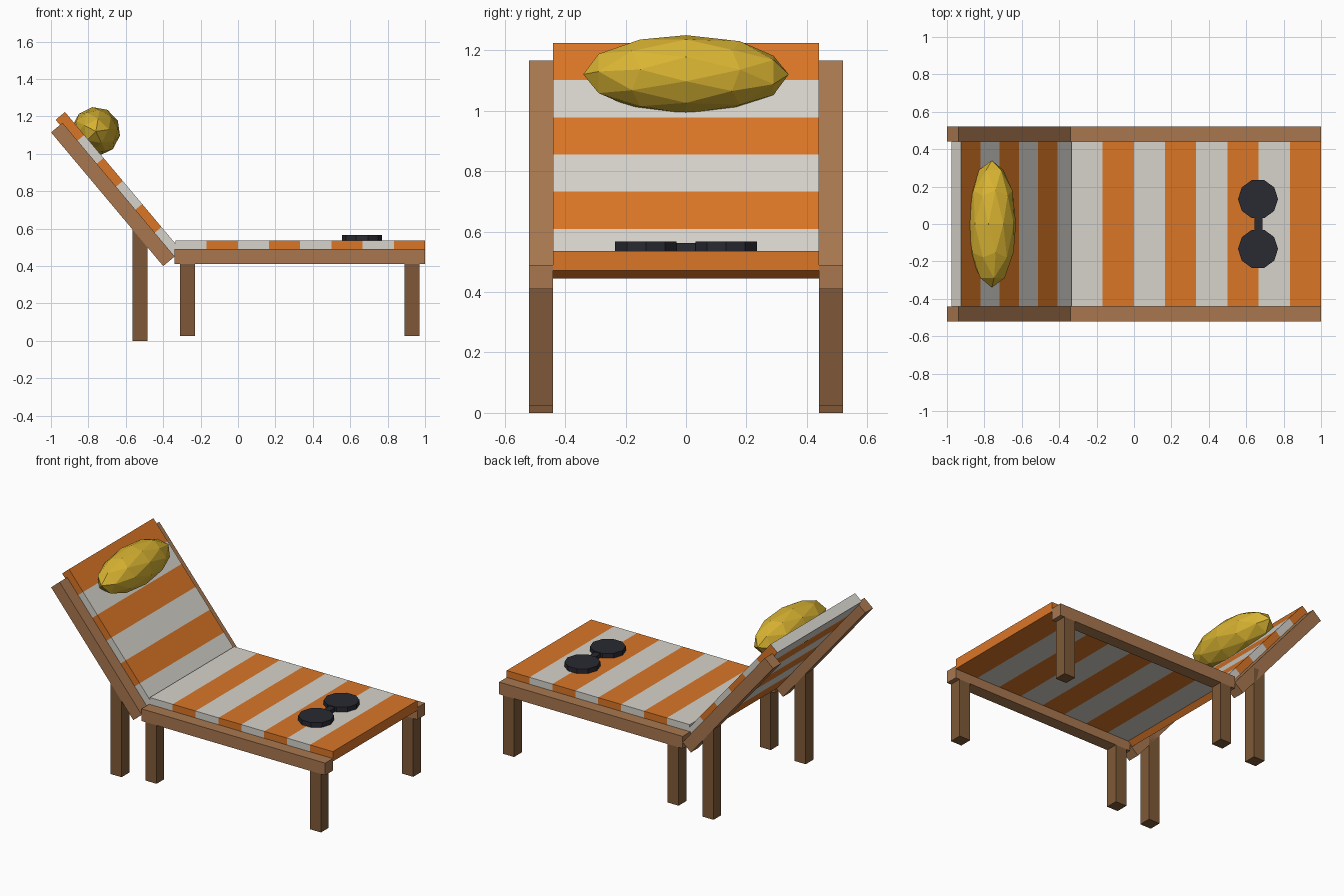
import bpy, bmesh
from math import radians
from mathutils import Matrix, Vector

old = bpy.data.objects.get("Cube")
if old:
    bpy.data.objects.remove(old, do_unlink=True)

TILT = radians(50)


def srgb(r, g, b):
    def lin(c):
        c /= 255
        return c / 12.92 if c < 0.04 else ((c + 0.055) / 1.055) ** 2.4
    return (lin(r), lin(g), lin(b), 1.0)


def material(name, color):
    m = bpy.data.materials.new(name)
    m.use_nodes = True
    m.diffuse_color = color
    m.node_tree.nodes["Principled BSDF"].inputs["Base Color"].default_value = color
    return m


rail_wood = material("rail_wood", srgb(168, 119, 79))
leg_wood = material("leg_wood", srgb(127, 89, 56))
white_cloth = material("white_cloth", srgb(214, 211, 203))
orange_cloth = material("orange_cloth", srgb(218, 118, 39))
yellow_cloth = material("yellow_cloth", srgb(217, 180, 50))
dark_plastic = material("dark_plastic", srgb(41, 41, 50))


def finish(name, bm, mats, loc, tilt=0.0):
    mesh = bpy.data.meshes.new(name)
    bm.to_mesh(mesh)
    bm.free()
    for m in mats:
        mesh.materials.append(m)
    ob = bpy.data.objects.new(name, mesh)
    ob.location = loc
    ob.rotation_euler.y = tilt
    bpy.context.collection.objects.link(ob)
    return ob


def box_mesh(size):
    bm = bmesh.new()
    bmesh.ops.create_cube(bm, size=1)
    bmesh.ops.scale(bm, vec=size, verts=bm.verts)
    return bm


def box(name, size, loc, mat, tilt=0.0):
    return finish(name, box_mesh(size), [mat], loc, tilt)


def cushion(name, size, loc, stripes, first, tilt=0.0):
    """Striped slab; underside and ends always run from white to orange."""
    bm = box_mesh(size)
    step = size[0] / stripes
    for i in range(1, stripes):
        bmesh.ops.bisect_plane(bm, geom=bm.verts[:] + bm.edges[:] + bm.faces[:],
                               plane_co=(i * step - size[0] / 2, 0, 0),
                               plane_no=(1, 0, 0))
    bm.normal_update()
    for f in bm.faces:
        if abs(f.normal.x) > 0.5:
            f.material_index = int(f.normal.x > 0)
        else:
            i = int((f.calc_center_median().x + size[0] / 2) / step)
            start = 0 if f.normal.z < -0.5 else first
            f.material_index = (i + start) % 2
    return finish(name, bm, [white_cloth, orange_cloth], loc, tilt)


# Wooden frame, one set on each side
for side, s in (("left", 1), ("right", -1)):
    y = 0.48 * s
    box(f"seat_rail_{side}", (1.34, 0.08, 0.08), (0.33, y, 0.45), rail_wood)
    box(f"back_rail_{side}", (0.933, 0.08, 0.08), (-0.669, y, 0.783), rail_wood, TILT)
    for label, x, low, high in (("foot", 0.93, 0.025, 0.41),
                                ("seat", -0.27, 0.025, 0.41),
                                ("back", -0.525, 0.0, 0.605)):
        box(f"{label}_leg_{side}", (0.08, 0.08, high - low),
            (x, y, (low + high) / 2), leg_wood)

# Striped cushions
cushion("seat_cushion", (1.335, 0.88, 0.065), (0.3325, 0, 0.503), 8, 0)
cushion("back_cushion", (0.963, 0.88, 0.065), (-0.6405, 0, 0.834), 6, 1, TILT)

# Faceted pillow
bm = bmesh.new()
bmesh.ops.create_icosphere(bm, subdivisions=2, radius=1)
bmesh.ops.rotate(bm, verts=bm.verts, cent=Vector(), matrix=Matrix.Rotation(radians(90), 3, "X"))
bmesh.ops.scale(bm, vec=(0.131, 0.34, 0.131), verts=bm.verts)
finish("pillow", bm, [yellow_cloth], (-0.76, 0, 1.12), radians(-8))

# Sunglasses lying on the seat
for side, s in (("left", 1), ("right", -1)):
    bm = bmesh.new()
    bmesh.ops.create_cone(bm, cap_ends=True, segments=10, radius1=0.107,
                          radius2=0.107, depth=0.034)
    bmesh.ops.rotate(bm, verts=bm.verts, cent=Vector(), matrix=Matrix.Rotation(radians(90), 3, "Z"))
    finish(f"glasses_lens_{side}", bm, [dark_plastic], (0.663, 0.133 * s, 0.55))
box("glasses_bridge", (0.042, 0.09, 0.027), (0.665, 0, 0.548), dark_plastic)
